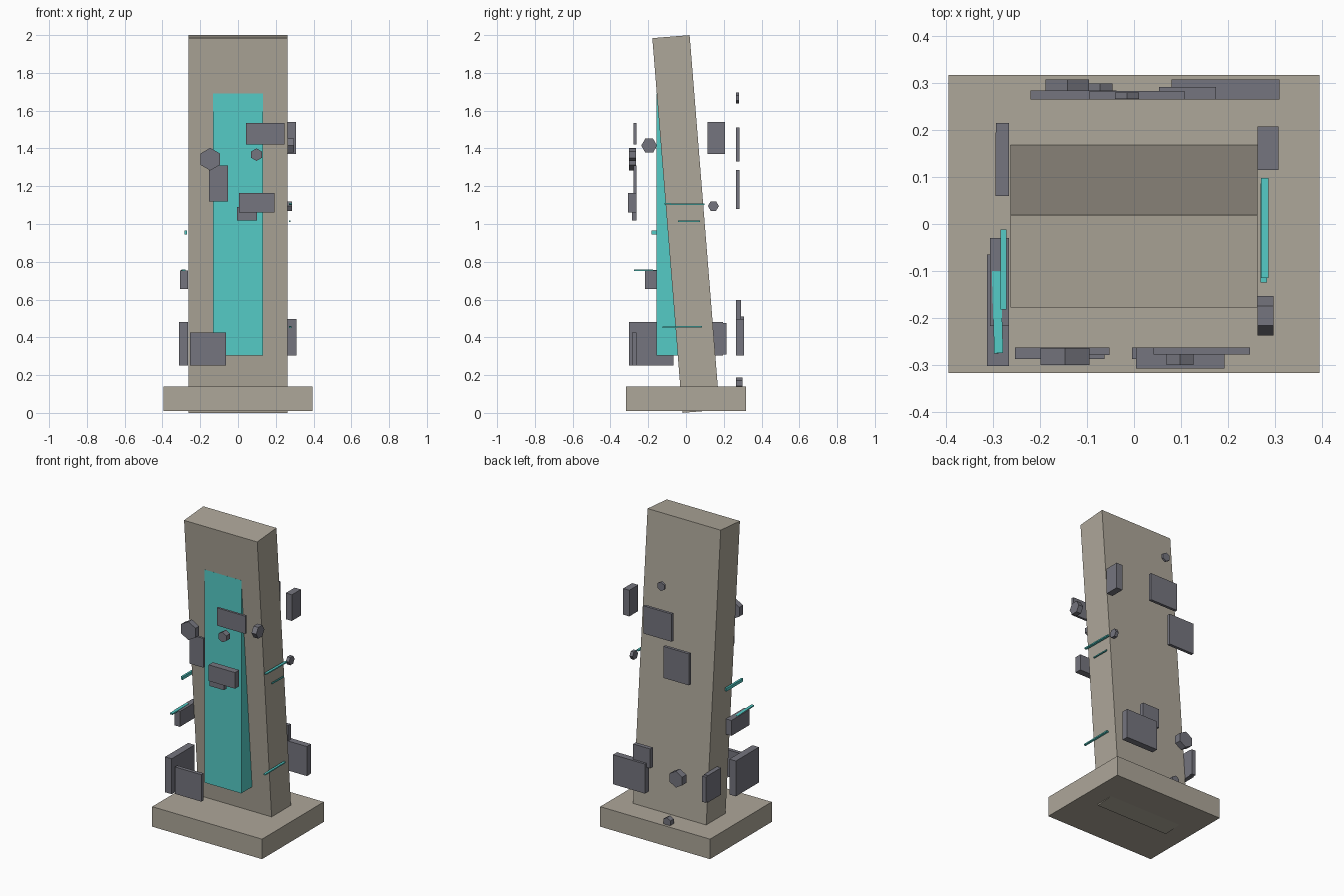
import bpy, bmesh, math
from mathutils import Matrix, Vector

if "Cube" in bpy.data.objects:
    bpy.data.objects.remove(bpy.data.objects["Cube"])


def material(name, rgb):
    m = bpy.data.materials.new(name)
    m.diffuse_color = (*rgb, 1)
    m.use_nodes = True
    m.node_tree.nodes["Principled BSDF"].inputs["Base Color"].default_value = m.diffuse_color
    return m


stone = material("warm_stone", (0.42, 0.385, 0.32))
grey = material("slate_grey", (0.178, 0.178, 0.209))
glow = material("turquoise", (0.089, 0.597, 0.565))


def finish(bm, name, mat):
    me = bpy.data.meshes.new(name)
    bmesh.ops.recalc_face_normals(bm, faces=bm.faces)
    bm.to_mesh(me)
    bm.free()
    me.materials.append(mat)
    ob = bpy.data.objects.new(name, me)
    bpy.context.collection.objects.link(ob)
    return ob


def box(name, mat, x, y, z, rot=(0, 0, 0)):
    """Box from (min, max) ranges, turned about its own centre."""
    bm = bmesh.new()
    bmesh.ops.create_cube(bm, size=1)
    bmesh.ops.scale(bm, vec=(x[1] - x[0], y[1] - y[0], z[1] - z[0]), verts=bm.verts)
    ob = finish(bm, name, mat)
    ob.location = [(a + b) / 2 for a, b in (x, y, z)]
    ob.rotation_euler = rot
    return ob


def hexagon(name, axis, centre, radius, depth):
    """Six-sided chip facing along an axis: points up on y, points sideways on x."""
    bm = bmesh.new()
    bmesh.ops.create_cone(bm, cap_ends=True, segments=6, radius1=radius,
                          radius2=radius, depth=depth)
    bm.verts.ensure_lookup_table()
    # start from a known corner direction (+x), then stand the chip up
    ang = math.atan2(bm.verts[0].co.y, bm.verts[0].co.x)
    turn = Matrix.Rotation(-ang, 3, 'Z')
    if axis == 'Y':
        stand = Matrix.Rotation(math.pi / 2, 3, 'X') @ Matrix.Rotation(math.pi / 2, 3, 'Z')
    else:
        stand = Matrix.Rotation(math.pi / 2, 3, 'Y') @ Matrix.Rotation(math.pi / 2, 3, 'Z')
    bmesh.ops.transform(bm, matrix=(stand @ turn).to_4x4(), verts=bm.verts)
    ob = finish(bm, name, grey)
    ob.location = Vector(centre)
    return ob


# Plinth, leaning slab and upright glowing panel
box("plinth", stone, (-0.395, 0.395), (-0.317, 0.317), (0.01, 0.14))
box("leaning_slab", stone, (-0.263, 0.263), (-0.099, 0.099), (0.005, 1.995), (0.08, 0, 0))
box("front_panel", glow, (-0.132, 0.132), (-0.155, 0.0), (0.305, 1.69))

# Floating plates in front: x range, outer y, z range
for i, (x, y, z) in enumerate([
        ((-0.253, -0.063), -0.287, (0.25, 0.425)),
        ((-0.153, -0.052), -0.279, (1.12, 1.31)),
        ((0.042, 0.247), -0.278, (1.42, 1.535)),
        ((0.004, 0.193), -0.307, (1.06, 1.165)),
        ((-0.004, 0.10), -0.287, (1.018, 1.09))]):
    box(f"front_plate_{i + 1}", grey, x, (y, -0.263), z)

# Floating plates behind
for i, (x, y, z) in enumerate([
        ((0.08, 0.31), 0.307, (0.305, 0.497)),
        ((0.053, 0.175), 0.292, (0.47, 0.597)),
        ((-0.095, 0.107), 0.283, (1.33, 1.51)),
        ((-0.22, -0.037), 0.284, (1.08, 1.285))]):
    box(f"back_plate_{i + 1}", grey, x, (0.265, y), z)

# Floating plates at the sides: x range, y range, z range
for i, (x, y, z) in enumerate([
        ((-0.313, -0.266), (-0.302, -0.065), (0.25, 0.48)),
        ((-0.306, -0.266), (-0.217, -0.03), (0.655, 0.755)),
        ((-0.295, -0.266), (0.06, 0.195), (0.305, 0.48)),
        ((-0.294, -0.266), (0.12, 0.215), (0.31, 0.477)),
        ((0.263, 0.307), (0.115, 0.207), (1.37, 1.54))]):
    box(f"side_plate_{i + 1}", grey, x, y, z)

# Hexagonal chips: axis, centre, radius, depth
for i, h in enumerate([
        ('Y', (-0.147, -0.282, 1.343), 0.06, 0.037),
        ('Y', (0.098, -0.282, 1.367), 0.033, 0.037),
        ('Y', (-0.142, 0.286, 0.457), 0.053, 0.043),
        ('Y', (-0.072, 0.282, 0.157), 0.03, 0.034),
        ('Y', (-0.015, 0.273, 1.667), 0.029, 0.014),
        ('X', (0.28, -0.195, 1.415), 0.042, 0.034),
        ('X', (0.274, 0.145, 1.095), 0.029, 0.022)]):
    hexagon(f"hexagon_chip_{i + 1}", *h)

# Thin glowing blades beside the slab: x range, y range, z range, tilt, turn
for i, (x, y, z, tilt, turn) in enumerate([
        ((0.270, 0.286), (-0.115, 0.098), (1.101, 1.109), -0.012, 0),
        ((0.270, 0.278), (-0.043, 0.075), (1.011, 1.018), -0.012, 0),
        ((0.269, 0.283), (-0.124, 0.086), (0.451, 0.459), 0.01, 0),
        ((-0.300, -0.281), (-0.275, -0.10), (0.750, 0.758), -0.015, 0.03),
        ((-0.284, -0.271), (-0.182, -0.012), (0.945, 0.965), 0, 0)]):
    box(f"blade_{i + 1}", glow, x, y, z, (tilt, 0, turn))
